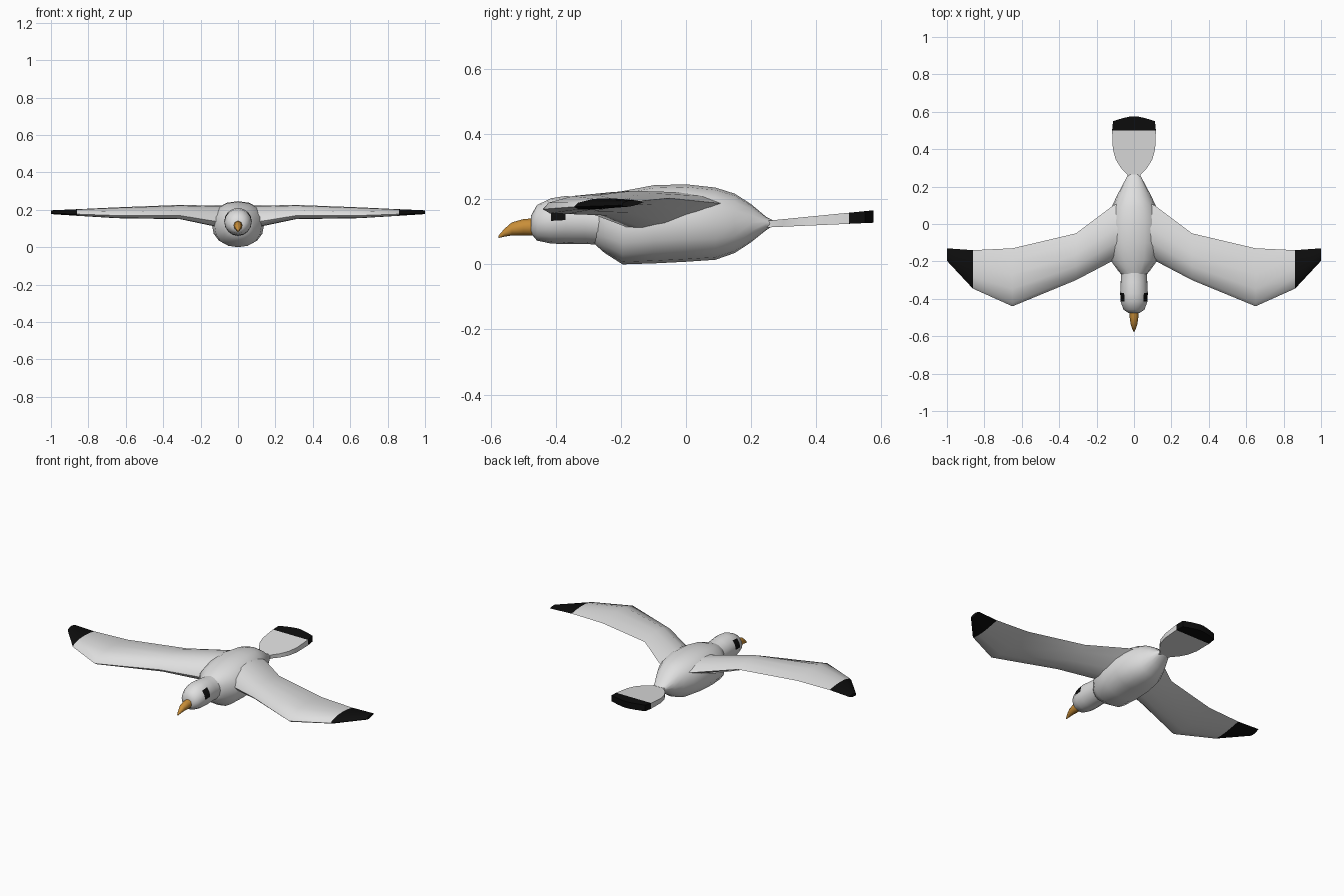
import bpy, bmesh, math

if "Cube" in bpy.data.objects:
    bpy.data.objects.remove(bpy.data.objects["Cube"])


def material(name, rgb):
    m = bpy.data.materials.new(name)
    m.diffuse_color = (*rgb, 1)
    m.use_nodes = True
    m.node_tree.nodes["Principled BSDF"].inputs["Base Color"].default_value = m.diffuse_color
    return m


WHITE = material("feather_white", (0.74, 0.74, 0.74))
BLACK = material("feather_black", (0.004, 0.004, 0.004))
ORANGE = material("beak_orange", (0.58, 0.27, 0.04))


def loft(name, rings, mats, rule=None, angle=50):
    """Skin closed rings of points, cap both ends, colour faces by rule."""
    bm = bmesh.new()
    vs = [[bm.verts.new(p) for p in r] for r in rings]
    n = len(vs[0])
    for a, b in zip(vs, vs[1:]):
        for i in range(n):
            j = (i + 1) % n
            bm.faces.new((a[i], a[j], b[j], b[i]))
    bm.faces.new(vs[0])
    bm.faces.new(vs[-1])
    bmesh.ops.recalc_face_normals(bm, faces=bm.faces)
    if rule:
        for f in bm.faces:
            f.material_index = int(rule(f.calc_center_median()))
    me = bpy.data.meshes.new(name)
    bm.to_mesh(me)
    bm.free()
    for m in mats:
        me.materials.append(m)
    ob = bpy.data.objects.new(name, me)
    bpy.context.collection.objects.link(ob)
    bpy.ops.object.select_all(action='DESELECT')
    ob.select_set(True)
    bpy.context.view_layer.objects.active = ob
    bpy.ops.object.shade_smooth_by_angle(angle=math.radians(angle))
    return ob


def oval(y, zb, zt, w, n=16, power=0.9):
    """Slightly squared oval ring across the y axis."""
    def s(v):
        return math.copysign(abs(v) ** power, v)
    zc, h = (zb + zt) / 2, (zt - zb) / 2
    return [(w * s(math.cos(a)), y, zc + h * s(math.sin(a)))
            for a in (2 * math.pi * i / n for i in range(n))]


# Head with eye patches: y, bottom, top, half width
head = [(-.476, .095, .15, .03), (-.458, .073, .182, .056), (-.415, .064, .203, .072),
        (-.37, .062, .21, .074), (-.31, .063, .205, .071), (-.27, .06, .2, .07),
        (-.2, .06, .2, .07)]
loft("head", [oval(*r, power=1) for r in head], [WHITE, BLACK],
     lambda c: -.415 < c.y < -.37 and .145 < c.z < .18 and abs(c.x) > .05)

# Body
body = [(-.285, .066, .19, .055), (-.25, .035, .205, .085), (-.195, .0, .225, .125),
        (-.1, .003, .243, .14), (0, .008, .246, .14), (.09, .014, .236, .12),
        (.15, .035, .217, .092), (.2, .068, .185, .066), (.245, .104, .147, .042),
        (.265, .117, .137, .03)]
loft("body", [oval(*r) for r in body], [WHITE])

# Hooked beak
beak = [(-.46, .088, .142, .024), (-.5, .089, .139, .023), (-.535, .089, .129, .018),
        (-.558, .085, .109, .011), (-.576, .081, .088, .003)]
loft("beak", [oval(*r, n=8, power=1) for r in beak], [ORANGE])

# Tail fan: y, half width
tail = [(.24, .03), (.265, .036), (.3, .07), (.345, .098), (.4, .113),
        (.5, .117), (.55, .112), (.566, .06), (.576, .015)]
rings = []
for y, w in tail:
    k = (y - .24) / .336
    zc, h = .123 + .024 * k, .010 + .009 * k
    rings.append([(-w, y, zc - h), (0, y, zc - h), (w, y, zc - h),
                  (w, y, zc + h), (0, y, zc + h), (-w, y, zc + h)])
loft("tail", rings, [WHITE, BLACK], lambda c: c.y > .5)

# Wings: x, leading y, trailing y, bottom, top
wing = [(.03, -.17, .13, .1, .222), (.11, -.195, .1, .108, .222), (.31, -.3, -.05, .15, .226),
        (.65, -.44, -.13, .155, .213), (.862, -.345, -.14, .168, .203),
        (1.0, -.197, -.13, .177, .197)]
# Section: chord fraction, height fraction
section = [(0, .25), (.06, .6), (.3, .95), (.55, 1), (.8, .9), (1, .7),
           (.8, .45), (.5, .12), (.25, 0), (.07, .03)]
for side, label in ((-1, "left_wing"), (1, "right_wing")):
    rings = [[(side * x, a + (b - a) * t, zb + (zt - zb) * h) for t, h in section]
             for x, a, b, zb, zt in wing]
    loft(label, rings, [WHITE, BLACK], lambda c: abs(c.x) > .87)
